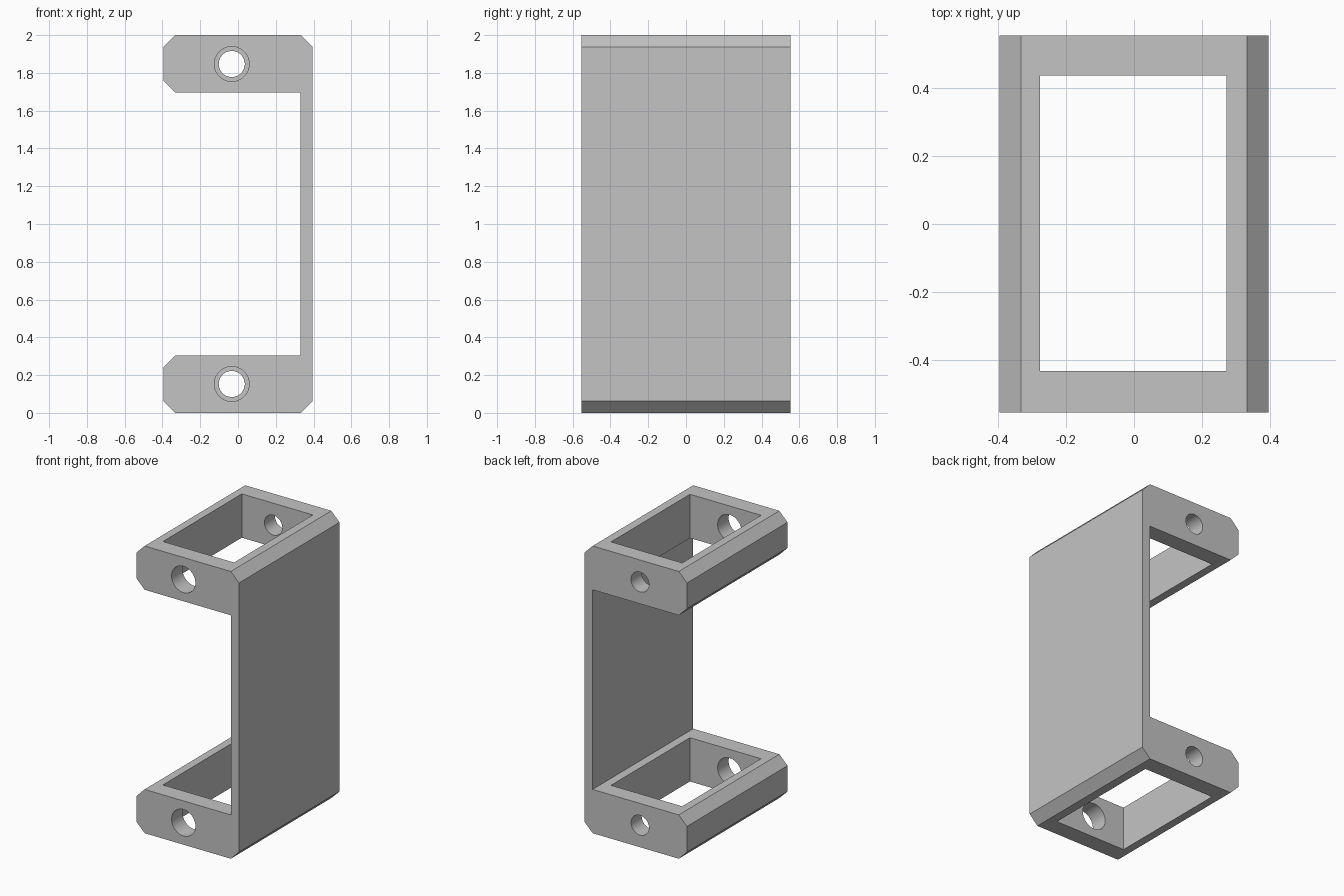
import bpy
import bmesh
from math import radians
from mathutils import Matrix, Vector

if "Cube" in bpy.data.objects:
    bpy.data.objects.remove(bpy.data.objects["Cube"], do_unlink=True)

HALF_X, HALF_Y, HEIGHT = 0.395, 0.553, 2.0
ARM, CHAMFER = 0.305, 0.063
PLATE_IN = HALF_X - CHAMFER        # inner face of the upright plate
ARM_MID = 0.153                    # height of the lower arm's centre line
HOLE_X = -0.033

grey = bpy.data.materials.new("mid grey")
grey.use_nodes = True
colour = (0.55, 0.55, 0.55, 1)
grey.diffuse_color = colour
grey.node_tree.nodes["Principled BSDF"].inputs["Base Color"].default_value = colour


def make_object(name, bm):
    bmesh.ops.recalc_face_normals(bm, faces=bm.faces)
    mesh = bpy.data.meshes.new(name)
    bm.to_mesh(mesh)
    bm.free()
    mesh.materials.append(grey)
    obj = bpy.data.objects.new(name, mesh)
    bpy.context.collection.objects.link(obj)
    return obj


def box_cutter(name, size, centre):
    bm = bmesh.new()
    bmesh.ops.create_cube(bm, size=1, matrix=Matrix.Translation(centre) @ Matrix.Diagonal((*size, 1)))
    return make_object(name, bm)


def hole_cutter(name, radius, length, centre):
    bm = bmesh.new()
    bmesh.ops.create_cone(bm, cap_ends=True, segments=48, radius1=radius, radius2=radius, depth=length,
                          matrix=Matrix.Translation(centre) @ Matrix.Rotation(radians(90), 4, "X"))
    return make_object(name, bm)


# C-shaped bracket: lower half of the profile, mirrored upward
lower = [(PLATE_IN, ARM), (CHAMFER - HALF_X, ARM), (-HALF_X, ARM - CHAMFER),
         (-HALF_X, CHAMFER), (CHAMFER - HALF_X, 0), (PLATE_IN, 0), (HALF_X, CHAMFER)]
profile = lower + [(x, HEIGHT - z) for x, z in reversed(lower)]
bm = bmesh.new()
face = bm.faces.new([bm.verts.new((x, -HALF_Y, z)) for x, z in profile])
sweep = bmesh.ops.extrude_face_region(bm, geom=[face])
bmesh.ops.translate(bm, vec=(0, 2 * HALF_Y, 0),
                    verts=[v for v in sweep["geom"] if isinstance(v, bmesh.types.BMVert)])
bracket = make_object("bracket", bm)

# Window and screw holes through each arm: wide hole in front, narrow behind
cutters = []
for side, z in (("lower", ARM_MID), ("upper", HEIGHT - ARM_MID)):
    cutters.append(box_cutter(side + "_window_cutter", (0.548, 0.868, 0.5), Vector((-0.002, 0.002, z))))
    cutters.append(hole_cutter(side + "_front_hole_cutter", 0.092, 0.4, Vector((HOLE_X, -HALF_Y, z))))
    cutters.append(hole_cutter(side + "_back_hole_cutter", 0.069, 0.4, Vector((HOLE_X, HALF_Y, z))))

bpy.ops.object.select_all(action="DESELECT")
bracket.select_set(True)
bpy.context.view_layer.objects.active = bracket
for cutter in cutters:
    cutter.hide_render = True
    cut = bracket.modifiers.new(cutter.name, "BOOLEAN")
    cut.operation = "DIFFERENCE"
    cut.solver = "EXACT"
    cut.object = cutter
    bpy.ops.object.modifier_apply(modifier=cut.name)
    bpy.data.objects.remove(cutter, do_unlink=True)

# Round holes smooth, everything else crisp
bpy.ops.object.shade_smooth_by_angle(angle=radians(20))
